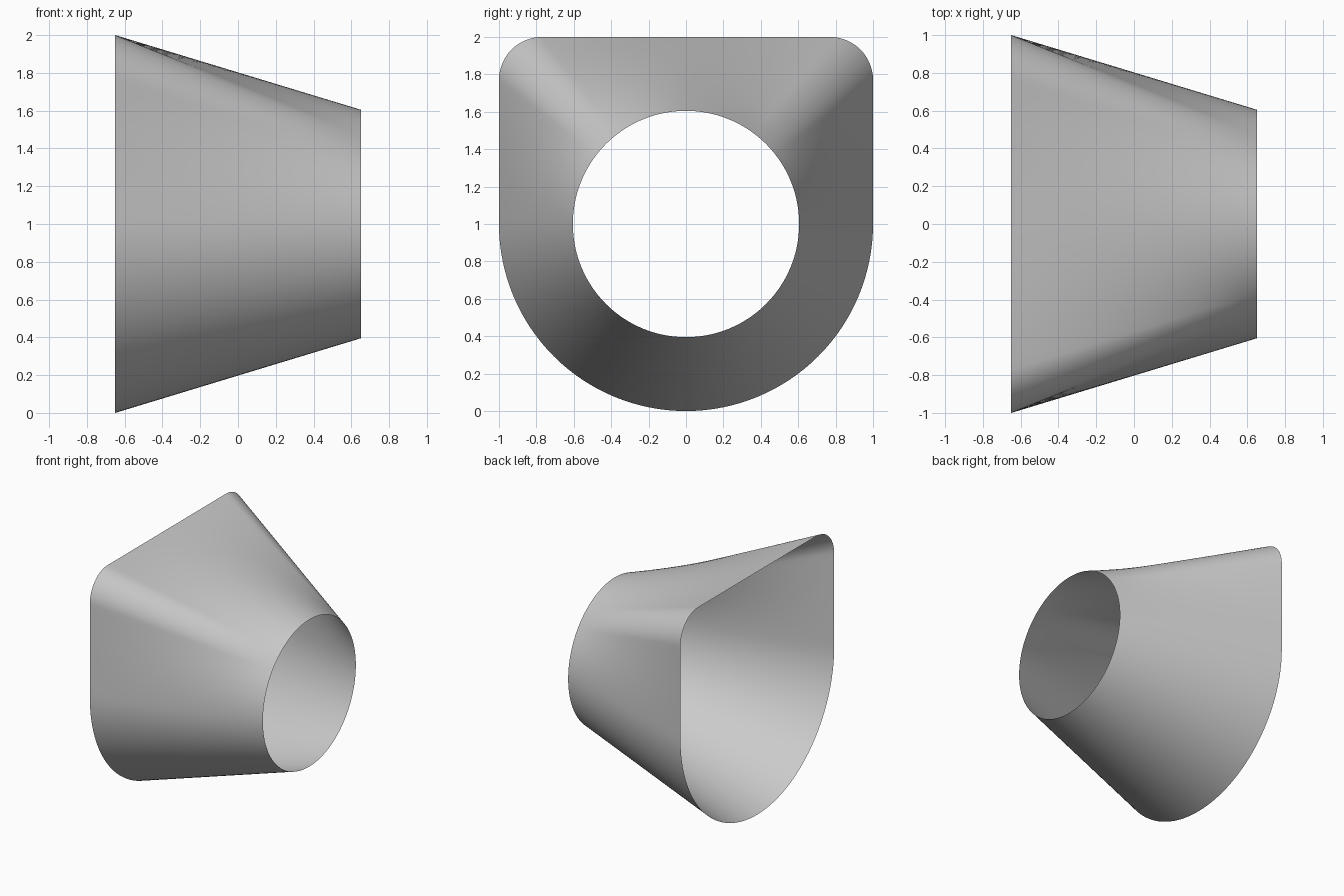
import bpy
import bmesh
from math import cos, sin, pi, radians
from mathutils import Vector

cube = bpy.data.objects.get("Cube")
if cube:
    bpy.data.objects.remove(cube, do_unlink=True)

HALF_LENGTH, BIG, SMALL, CORNER = 0.65, 1.0, 0.605, 0.23
RINGS = 16
FLAT = BIG - CORNER


def material(name, value):
    mat = bpy.data.materials.new(name)
    mat.use_nodes = True
    colour = (value, value, value, 1)
    mat.diffuse_color = colour
    mat.node_tree.nodes["Principled BSDF"].inputs["Base Color"].default_value = colour
    return mat


def arc(cy, cz, radius, start, end, steps):
    """Points along an arc in the y-z plane, angles in degrees."""
    angles = [radians(start + (end - start) * i / steps) for i in range(steps + 1)]
    return [Vector((cy + radius * cos(a), cz + radius * sin(a))) for a in angles]


def straight(a, b, steps):
    """Points strictly between two ends."""
    return [Vector(a).lerp(Vector(b), i / steps) for i in range(1, steps)]


# Wide mouth: round below, flat sides and top with rounded corners
quarter = straight((BIG, 0), (BIG, FLAT), 16)
quarter += arc(FLAT, FLAT, CORNER, 0, 90, 16)
quarter += straight((FLAT, BIG), (0, BIG), 16)
mirrored = [Vector((-p.x, p.y)) for p in reversed(quarter)]
mouth = quarter + [Vector((0, BIG))] + mirrored + arc(0, 0, BIG, 180, 360, 64)

# Each mouth point runs to the round end at the same angle about the axis
bm = bmesh.new()
rings = []
for i in range(RINGS + 1):
    t = i / RINGS
    x = -HALF_LENGTH + 2 * HALF_LENGTH * t
    points = [p.lerp(p.normalized() * SMALL, t) for p in mouth]
    rings.append([bm.verts.new((x, p.x, p.y + BIG)) for p in points])
for a, b in zip(rings, rings[1:]):
    for j in range(len(a)):
        k = (j + 1) % len(a)
        bm.faces.new((a[j], a[k], b[k], b[j]))
bmesh.ops.recalc_face_normals(bm, faces=bm.faces)

# Open transition shell
mesh = bpy.data.meshes.new("transition_duct")
bm.to_mesh(mesh)
bm.free()
duct = bpy.data.objects.new("transition_duct", mesh)
bpy.context.collection.objects.link(duct)
mesh.materials.append(material("light grey", 0.6))

bpy.ops.object.select_all(action="DESELECT")
duct.select_set(True)
bpy.context.view_layer.objects.active = duct
bpy.ops.object.shade_smooth_by_angle(angle=radians(40))
